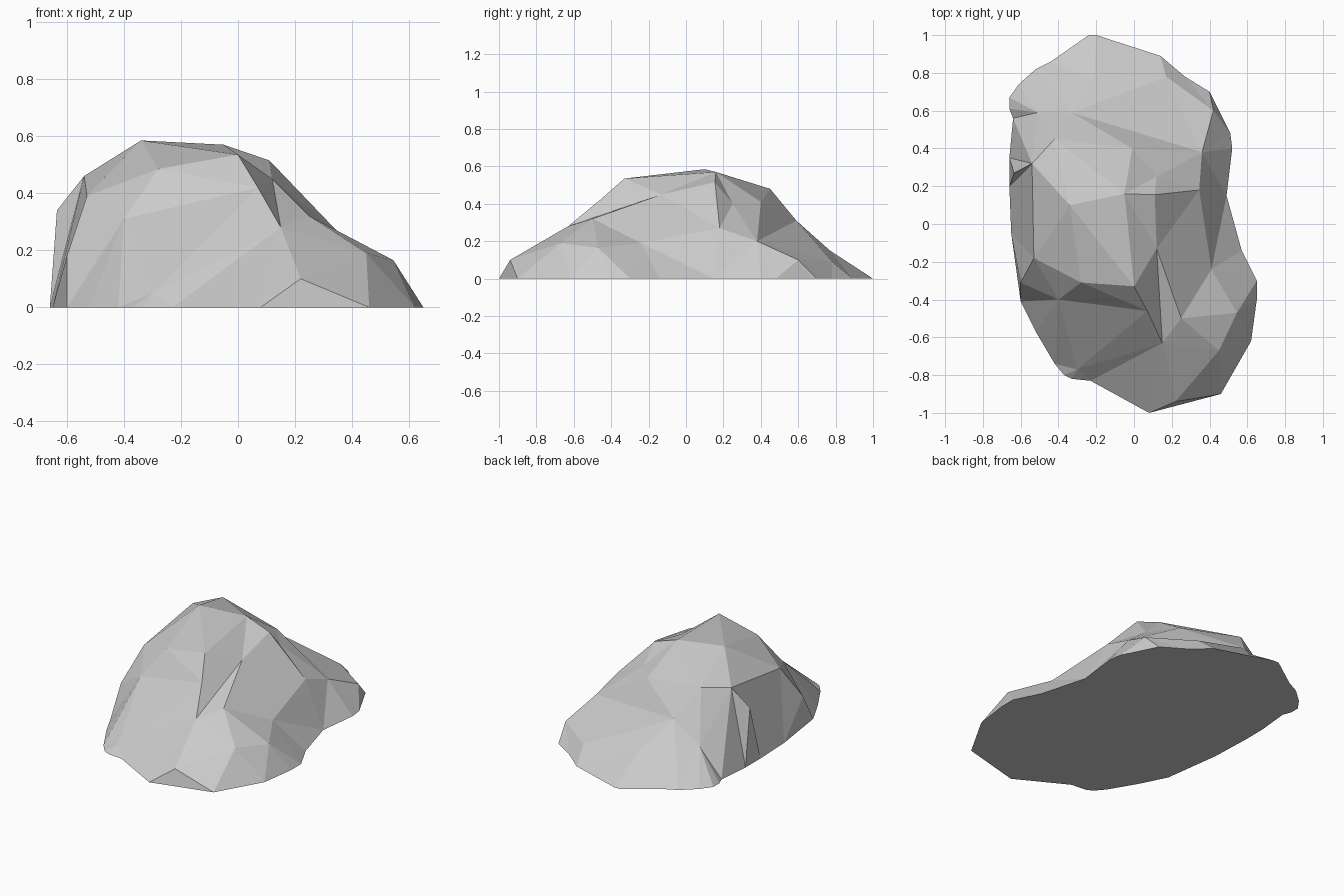
import bpy
import bmesh
from mathutils import Vector
from mathutils.geometry import delaunay_2d_cdt

# Remove the default cube
default_cube = bpy.data.objects.get("Cube")
if default_cube:
    bpy.data.objects.remove(default_cube, do_unlink=True)


def make_material(name, colour):
    """Flat material with the same viewport and render colour."""
    material = bpy.data.materials.new(name)
    material.use_nodes = True
    material.diffuse_color = colour
    for node in material.node_tree.nodes:
        if node.type == "BSDF_PRINCIPLED":
            node.inputs["Base Color"].default_value = colour
            node.inputs["Roughness"].default_value = 1
    return material


# Ground outline of the boulder, counter-clockwise seen from above
outline = [
    (-.24, 1), (-.44, .86), (-.52, .82), (-.61, .74), (-.66, .67),
    (-.66, .61), (-.64, .56), (-.66, .35), (-.66, .2), (-.65, -.05),
    (-.6, -.41), (-.52, -.57), (-.42, -.74), (-.37, -.8), (-.33, -.82),
    (-.23, -.83), (.08, -1), (.46, -.9), (.62, -.62), (.65, -.4),
    (.65, -.3), (.57, -.14), (.49, .15), (.52, .4), (.51, .48),
    (.4, .7), (.27, .78), (.14, .89), (-.2, 1),
]

# Corners of the facets above the ground, one letter each
corners = {
    # crown
    "P": (-.34, .1, .585), "F": (-.05, .16, .57), "G": (.11, .155, .515),
    "H": (0, -.33, .535), "M": (-.28, -.31, .485), "R": (.12, -.13, .45),
    # back slope
    "A": (-.42, .45, .48), "K": (-.54, .32, .46), "B": (-.33, .59, .31),
    "b": (-.21, .77, .15), "C": (-.51, .59, .18), "D": (-.01, .4, .41),
    "E": (.12, .25, .4), "d": (.17, .78, .09), "j": (.42, .6, .1),
    # flanks
    "I": (.345, .18, .27), "J": (.36, .38, .2), "O": (-.53, -.18, .39),
    "W": (-.635, .27, .34), "w": (-.6, -.31, .18),
    # front slope
    "N": (-.4, -.4, .31), "Q": (.07, -.46, .42), "L": (.15, -.63, .28),
    "S": (.25, -.5, .32), "T": (.41, -.24, .19), "U": (.45, -.67, .19),
    "Z": (.545, -.47, .165), "X": (-.3, -.77, .05), "Y": (.22, -.94, .1),
}

# Ridge and valley lines that the facets must follow
ridges = [
    "PFGI", "PHF", "HQL", "HRG", "PMH", "MNQ", "MOP", "PKA", "PA",
    "KO", "KW", "ABb", "BDEG", "DF", "EJI", "EI", "BJ", "RI", "RT",
    "RLS", "RST", "TZU", "SU", "LU", "LYU", "XL", "XN", "KC", "BC",
]


def triangulate_surface():
    """Split the plan into triangles that follow every ridge line."""
    names = list(corners)
    plan = [Vector(point) for point in outline]
    plan += [Vector(corners[name][:2]) for name in names]
    heights = [0] * len(outline) + [corners[name][2] for name in names]
    index = {name: len(outline) + i for i, name in enumerate(names)}
    edges = [(index[start], index[end])
             for line in ridges for start, end in zip(line, line[1:])]
    border = list(range(len(outline)))
    points, _, faces, sources, _, _ = delaunay_2d_cdt(
        plan, edges, [border], 1, 1e-5)
    vertices = [(point.x, point.y, heights[source[0]] if source else .3)
                for point, source in zip(points, sources)]
    return vertices, faces


def build_boulder(name, material):
    """Raise the triangulated plan and close it with a flat underside."""
    vertices, faces = triangulate_surface()
    bm = bmesh.new()
    verts = [bm.verts.new(vertex) for vertex in vertices]
    for face in faces:
        bm.faces.new([verts[i] for i in face])
    border = [edge for edge in bm.edges if edge.is_boundary]
    bmesh.ops.holes_fill(bm, edges=border, sides=0)
    bmesh.ops.recalc_face_normals(bm, faces=bm.faces)
    mesh = bpy.data.meshes.new(name)
    bm.to_mesh(mesh)
    bm.free()
    mesh.materials.append(material)
    boulder = bpy.data.objects.new(name, mesh)
    bpy.context.collection.objects.link(boulder)
    return boulder


stone_grey = make_material("stone_grey", (.6, .6, .6, 1))
build_boulder("boulder", stone_grey)
